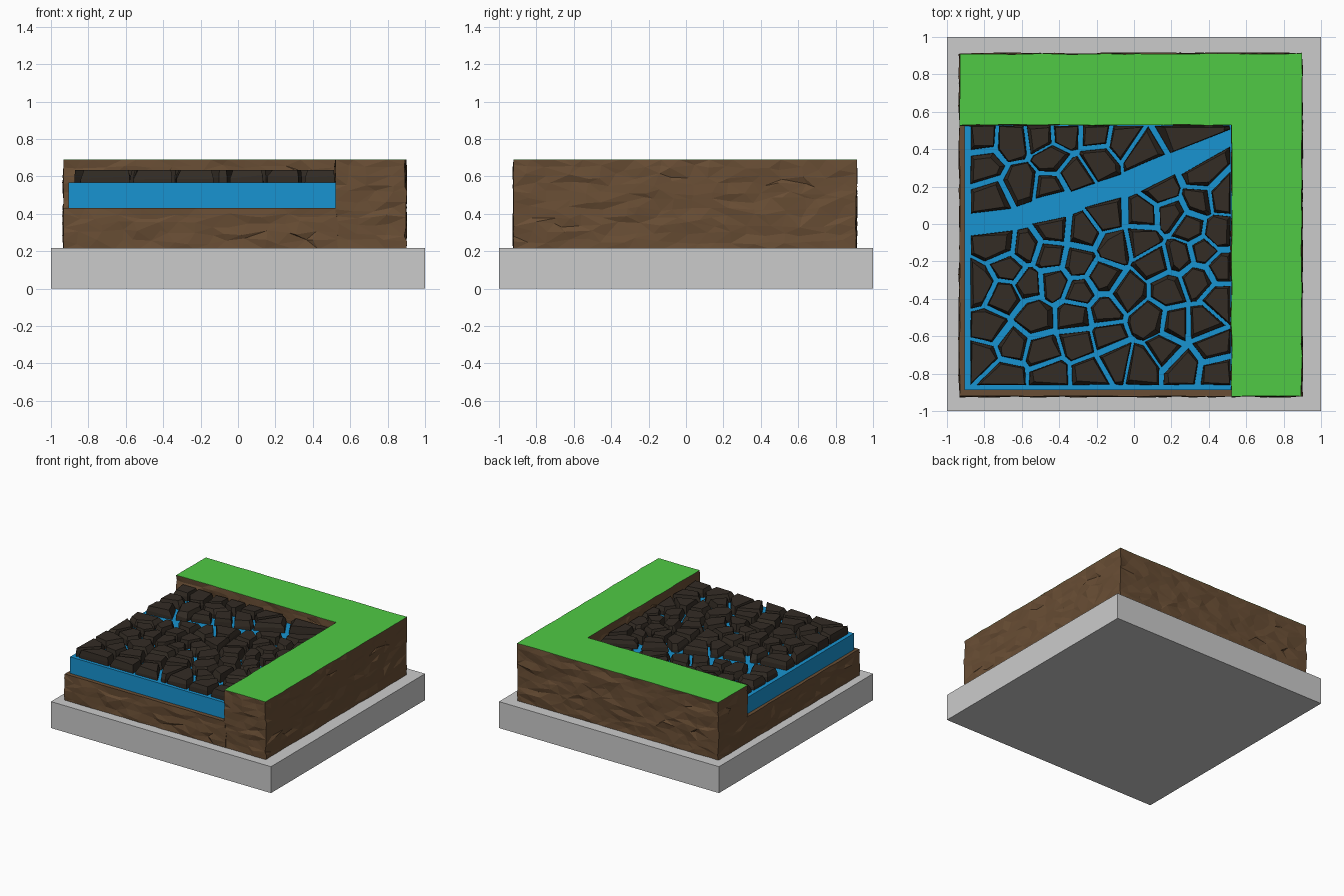
import bpy, bmesh, random
from mathutils import Vector

if "Cube" in bpy.data.objects:
    bpy.data.objects.remove(bpy.data.objects["Cube"])

random.seed(11)


def material(name, rgb):
    m = bpy.data.materials.new(name)
    m.diffuse_color = (*rgb, 1)
    m.use_nodes = True
    m.node_tree.nodes["Principled BSDF"].inputs["Base Color"].default_value = m.diffuse_color
    return m


SOIL = material("soil", (0.141, 0.076, 0.035))
GRASS = material("grass", (0.08, 0.59, 0.058))
WATER = material("water", (0.009, 0.296, 0.64))
ROCK = material("rock", (0.033, 0.025, 0.018))


def finish(bm, name, mat=None):
    bmesh.ops.recalc_face_normals(bm, faces=bm.faces)
    me = bpy.data.meshes.new(name)
    bm.to_mesh(me)
    bm.free()
    ob = bpy.data.objects.new(name, me)
    if mat:
        me.materials.append(mat)
    bpy.context.collection.objects.link(ob)


def loft(bm, rings):
    """Skin stacked rings of equal size and cap both ends; returns side faces."""
    vs = [[bm.verts.new(p) for p in r] for r in rings]
    n = len(vs[0])
    sides = [bm.faces.new((a[i], a[(i + 1) % n], b[(i + 1) % n], b[i]))
             for a, b in zip(vs, vs[1:]) for i in range(n)]
    bm.faces.new(vs[0][::-1])
    bm.faces.new(vs[-1])
    return sides


def box(name, x0, x1, y0, y1, z0, z1, mat=None):
    bm = bmesh.new()
    outline = ((x0, y0), (x1, y0), (x1, y1), (x0, y1))
    loft(bm, [[(x, y, z) for x, y in outline] for z in (z0, z1)])
    finish(bm, name, mat)


def rough_prism(name, outline, z0, z1, rows):
    """Upright prism with rough, faceted earth sides; returns its top outline."""
    pts = []
    for a, b in zip(outline, outline[1:] + outline[:1]):
        a, b = Vector(a), Vector(b)
        n = max(2, round((b - a).length / 0.095))
        pts += [(a.lerp(b, i / n), i == 0, (b - a).normalized()) for i in range(n)]
    rings = []
    for r in range(rows + 1):
        z = z0 + (z1 - z0) * r / rows
        end = r in (0, rows)
        ring = []
        for p, corner, t in pts:
            out = Vector((t.y, -t.x)) * random.uniform(-0.008, 0.008) * (0.4 if end else 1)
            along = t * (0 if corner else random.uniform(-0.035, 0.035))
            q = p + out + along
            dz = 0 if end else random.uniform(-0.4, 0.4) * (z1 - z0) / rows
            ring.append((q.x, q.y, z + dz))
        rings.append(ring)
    bm = bmesh.new()
    sides = loft(bm, rings)
    bmesh.ops.triangulate(bm, faces=sides, quad_method='SHORT_EDGE')
    finish(bm, name, SOIL)
    return rings[-1]


# grey plinth
box("base_plate", -1, 1, -1, 1, 0, 0.217)

# low earth bed under the water, and the raised L-shaped bank
X0, X1, Y0, Y1 = -0.932, 0.897, -0.921, 0.910
IX, IY = 0.522, 0.53
rough_prism("earth_bed", [(X0, Y0), (IX + 0.01, Y0), (IX + 0.01, IY + 0.01), (X0, IY + 0.01)],
            0.21, 0.432, 5)
top = rough_prism("earth_bank", [(IX, Y0), (X1, Y0), (X1, Y1), (X0, Y1), (X0, IY), (IX, IY)],
                  0.21, 0.689, 11)

# thin grass layer on the bank
bm = bmesh.new()
loft(bm, [[(x, y, z) for x, y, _ in top] for z in (0.6885, 0.6905)])
finish(bm, "grass", GRASS)

# water slab
box("water", -0.905, IX, -0.887, IY, 0.43, 0.567, WATER)


# cracked rock field: Voronoi cells split by an open channel
def clip(poly, p, n):
    """Keep the part of a convex polygon behind the line through p with normal n."""
    out = []
    for a, b in zip(poly, poly[1:] + poly[:1]):
        da, db = (a - p).dot(n), (b - p).dot(n)
        if da <= 0:
            out.append(a)
        if da * db < 0:
            out.append(a.lerp(b, da / (da - db)))
    return out


RX0, RX1, RY0, RY1 = -0.875, 0.518, -0.862, 0.528
channel = []
for i in range(81):
    u = -0.8 + i * 0.02
    channel.append(Vector((u - 0.2, 0.16 + 0.34 * u + 0.128 * u * u)))


def nearest(p):
    return min(channel, key=lambda c: (c - p).length)


seeds = []
for _ in range(6000):
    s = Vector((random.uniform(RX0 + 0.04, RX1 - 0.04), random.uniform(RY0 + 0.04, RY1 - 0.04)))
    if (s - nearest(s)).length > 0.1 and all((s - q).length > 0.13 for q in seeds):
        seeds.append(s)

bm = bmesh.new()
for s in seeds:
    poly = [Vector(p) for p in ((RX0, RY0), (RX1, RY0), (RX1, RY1), (RX0, RY1))]
    for q in seeds:
        if q is not s and (q - s).length < 0.6:
            n = (q - s).normalized()
            poly = clip(poly, (q + s) / 2 - n * random.uniform(0.002, 0.017), n)
    c = nearest(s)
    n = (c - s).normalized()
    poly = clip(poly, c - n * random.uniform(0.05, 0.07), n)
    poly = [p for i, p in enumerate(poly) if (p - poly[i - 1]).length > 0.014]
    if len(poly) < 3:
        continue
    mid = sum(poly, Vector((0, 0))) / len(poly)
    # chipped shoulders: corners are drawn in towards an off-centre point
    mid += Vector((random.uniform(-0.03, 0.03), random.uniform(-0.03, 0.03)))
    shoulder = [p.lerp(mid, random.uniform(0.01, 0.09)) for p in poly]
    crown = [p.lerp(mid, random.uniform(0.03, 0.27)) for p in shoulder]
    loft(bm, [[(p.x, p.y, 0.50) for p in poly],
              [(p.x, p.y, random.uniform(0.58, 0.612)) for p in shoulder],
              [(p.x, p.y, 0.634) for p in crown]])
finish(bm, "rocks", ROCK)
